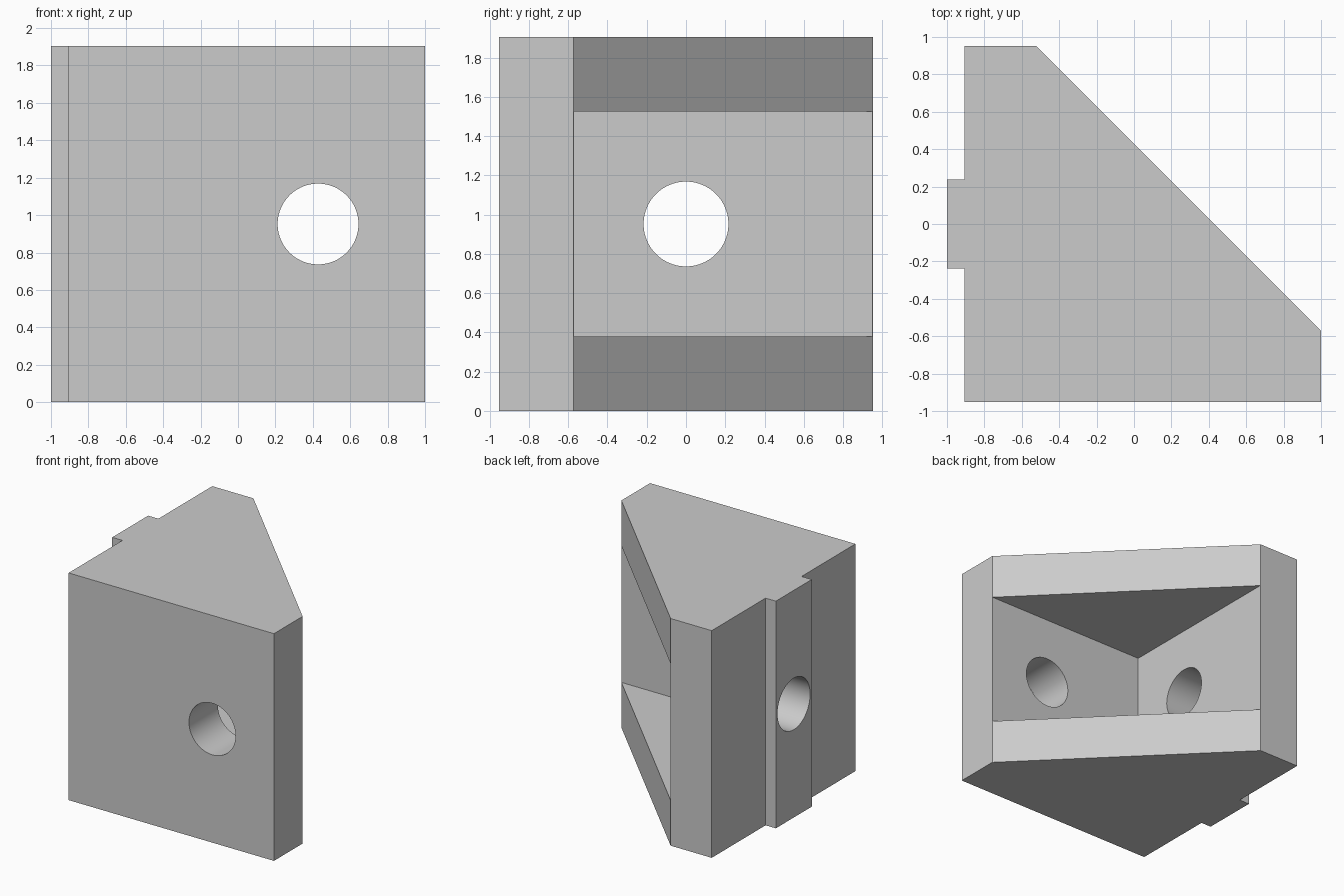
import bpy
import bmesh
import math
from mathutils import Matrix, Vector

HEIGHT = 1.905
MID = HEIGHT / 2
WALL = 0.38
HOLE_RADIUS = 0.216

if "Cube" in bpy.data.objects:
    bpy.data.objects.remove(bpy.data.objects["Cube"], do_unlink=True)

# Single plain material
grey = bpy.data.materials.new("plain_grey")
grey.use_nodes = True
colour = (0.6, 0.6, 0.6, 1)
grey.diffuse_color = colour
grey.node_tree.nodes["Principled BSDF"].inputs["Base Color"].default_value = colour


def add_object(name, bm):
    bmesh.ops.recalc_face_normals(bm, faces=bm.faces)
    mesh = bpy.data.meshes.new(name)
    bm.to_mesh(mesh)
    bm.free()
    mesh.materials.append(grey)
    obj = bpy.data.objects.new(name, mesh)
    bpy.context.collection.objects.link(obj)
    return obj


def prism(name, outline, bottom, top):
    bm = bmesh.new()
    face = bm.faces.new([bm.verts.new((x, y, bottom)) for x, y in outline])
    grown = bmesh.ops.extrude_face_region(bm, geom=[face])
    verts = [v for v in grown["geom"] if isinstance(v, bmesh.types.BMVert)]
    bmesh.ops.translate(bm, verts=verts, vec=(0, 0, top - bottom))
    return add_object(name, bm)


def drill(name, centre, axis):
    bm = bmesh.new()
    turn = Vector(axis).to_track_quat("Z", "Y").to_matrix().to_4x4()
    bmesh.ops.create_cone(bm, cap_ends=True, segments=96, radius1=HOLE_RADIUS,
                          radius2=HOLE_RADIUS, depth=0.8,
                          matrix=Matrix.Translation(centre) @ turn)
    return add_object(name, bm)


# Bracket body with the key rib on its mounting side
bracket = prism("corner_bracket", [
    (-0.905, -0.952), (1, -0.952), (1, -0.572), (-0.524, 0.952),
    (-0.905, 0.952), (-0.905, 0.238), (-1, 0.238), (-1, -0.238),
    (-0.905, -0.238)], 0, HEIGHT)

# Pocket between the end plates, and one bolt hole through each wall
cutters = [
    prism("pocket_cutter", [(-0.523, -0.571), (1.3, -0.571), (-0.523, 1.252)],
          WALL, HEIGHT - WALL),
    drill("front_hole_cutter", (0.428, -0.76, MID), (0, 1, 0)),
    drill("side_hole_cutter", (-0.76, 0, MID), (1, 0, 0)),
]
bpy.context.view_layer.objects.active = bracket
for cutter in cutters:
    cutter.hide_render = True
    cut = bracket.modifiers.new(cutter.name, "BOOLEAN")
    cut.operation = "DIFFERENCE"
    cut.solver = "EXACT"
    cut.object = cutter
    bpy.ops.object.modifier_apply(modifier=cut.name)
    bpy.data.objects.remove(cutter, do_unlink=True)

# Round hole walls, crisp flat faces
bpy.ops.object.select_all(action="DESELECT")
bracket.select_set(True)
bpy.ops.object.shade_smooth_by_angle(angle=math.radians(30))
